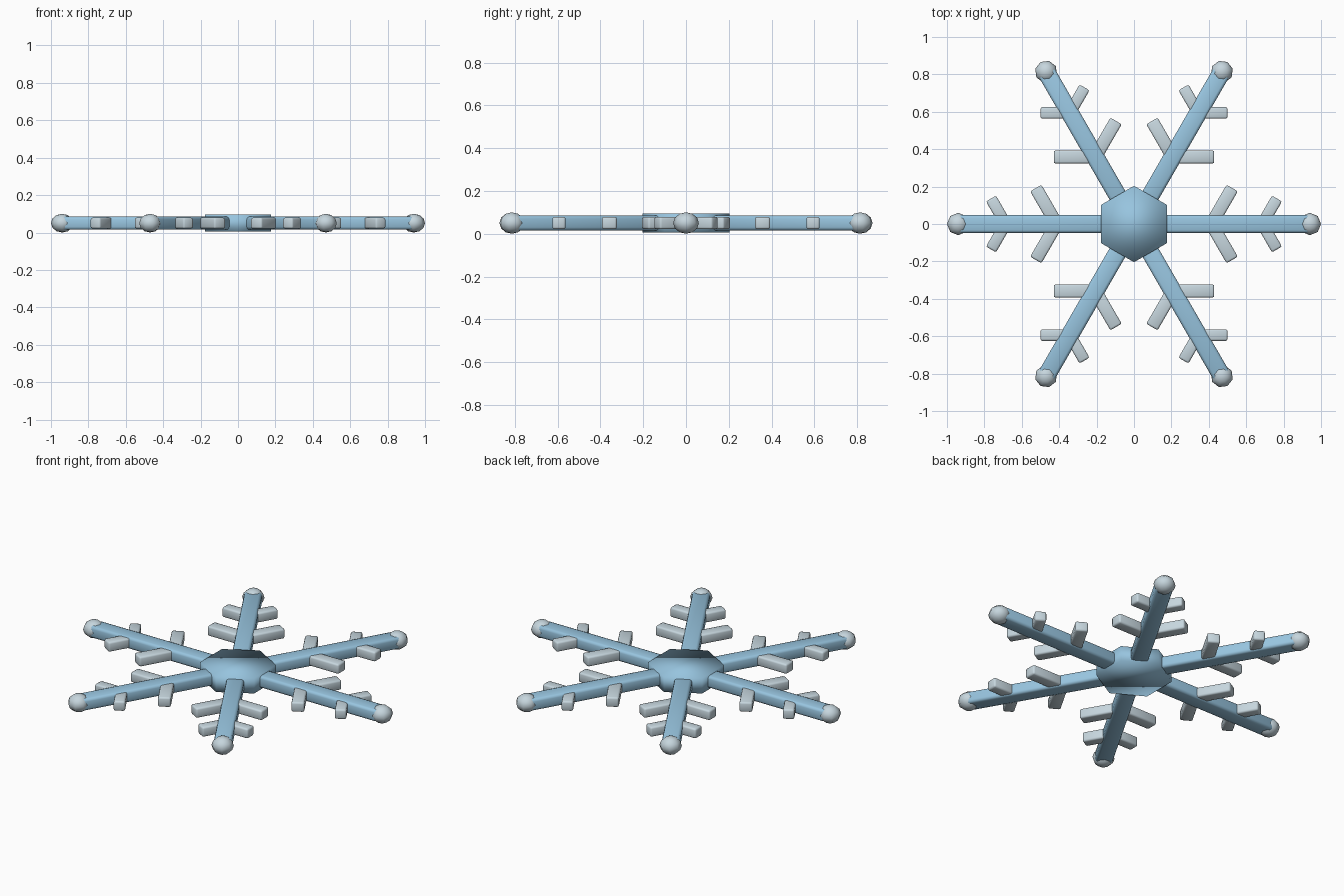
import bpy, math
from mathutils import Matrix, Vector

if "Cube" in bpy.data.objects:
    bpy.data.objects.remove(bpy.data.objects["Cube"])

ZC = 0.05  # mid height of the flat snowflake


def material(name, rgb):
    m = bpy.data.materials.new(name)
    m.diffuse_color = [(c / 255) ** 2.2 for c in rgb] + [1]
    m.use_nodes = True
    m.node_tree.nodes["Principled BSDF"].inputs["Base Color"].default_value = m.diffuse_color
    return m


ICE = material("ice blue", (150, 195, 222))
FROST = material("pale frost", (197, 213, 221))


def finish(name, mat):
    ob = bpy.context.object
    ob.name = name
    ob.data.materials.append(mat)
    bpy.ops.object.shade_smooth()
    return ob


def bar(name, start, angle, length, width, height, bevel, mat):
    """Bevelled bar lying flat, from start along angle."""
    d = Vector((math.cos(angle), math.sin(angle), 0))
    bpy.ops.mesh.primitive_cube_add(size=1)
    ob = finish(name, mat)
    ob.data.transform(Matrix.Diagonal((length, width, height, 1)))
    ob.location = start + d * length / 2
    ob.rotation_euler.z = angle
    mod = ob.modifiers.new("bevel", "BEVEL")
    mod.width = bevel
    mod.segments = 2


# hexagonal hub
bpy.ops.mesh.primitive_cylinder_add(vertices=6, radius=0.204, depth=0.09, location=(0, 0, ZC))
finish("hub", ICE)

for i in range(6):
    a = math.radians(60 * i)
    d = Vector((math.cos(a), math.sin(a), 0))
    mid = Vector((0, 0, ZC))
    # main arm
    bar(f"arm_{i}", mid, a, 0.94, 0.096, 0.07, 0.015, ICE)
    # paired side branches
    for part, r, length, width in (("inner", 0.414, 0.222, 0.07), ("outer", 0.686, 0.157, 0.062)):
        for side, s in (("left", 1), ("right", -1)):
            bar(f"{part}_branch_{side}_{i}", mid + d * r, a + s * math.pi / 3,
                length, width, 0.058, 0.01, FROST)
    # flattened tip bead
    bpy.ops.mesh.primitive_uv_sphere_add(segments=8, ring_count=6, radius=0.06,
                                         location=mid + d * 0.94)
    ob = finish(f"tip_{i}", FROST)
    ob.data.transform(Matrix.Diagonal((1, 1, 0.05 / 0.06, 1)))
    ob.rotation_euler.z = a
